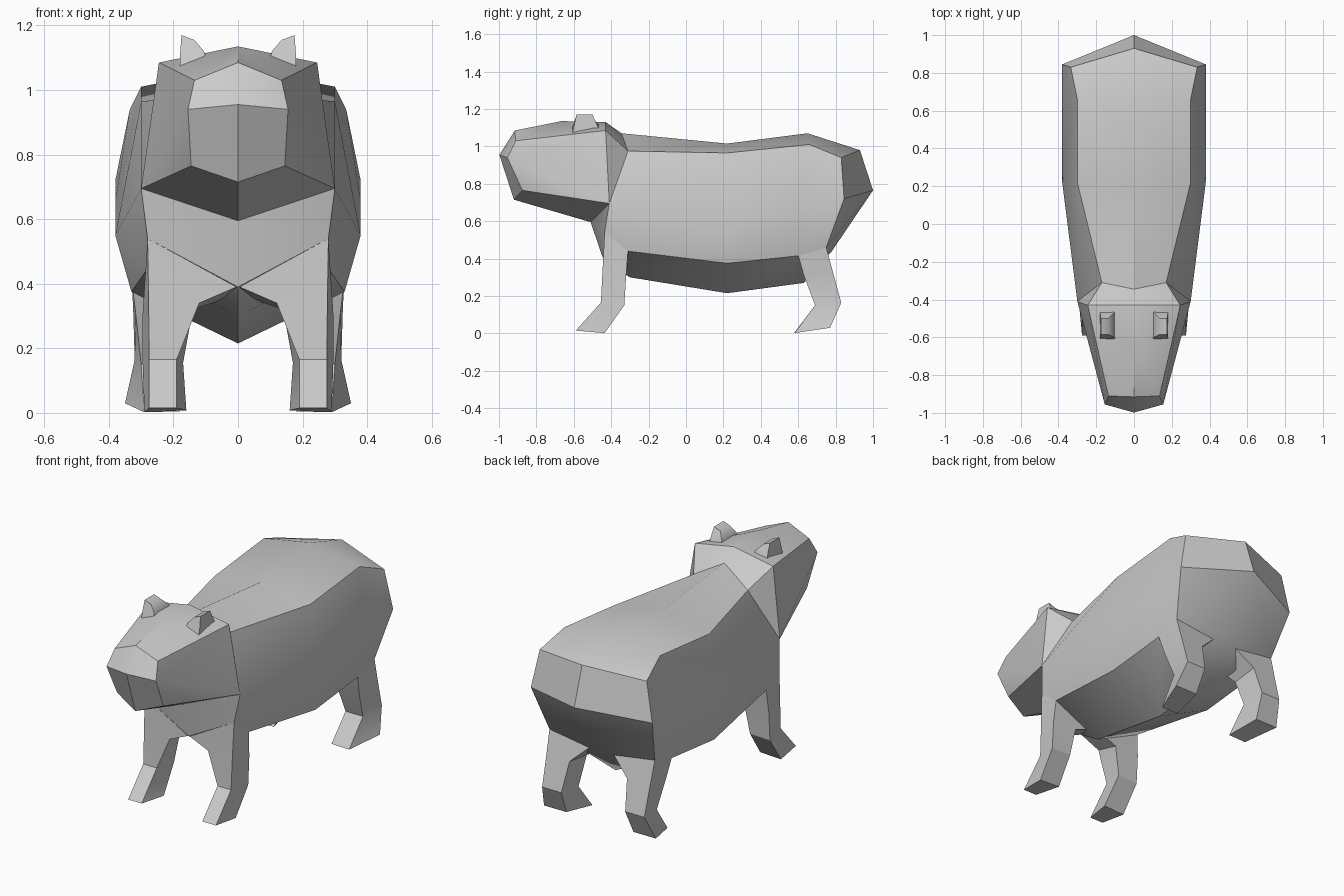
import bpy
import bmesh
from math import radians


def loft(name, rings, closed):
    """Skin right-side rings into a mesh together with their mirror image.
    Repeated points inside or between rings collapse to triangles."""
    bm = bmesh.new()
    cache = {}

    def vert(p, s):
        key = (round(p[0] * s, 4) + 0.0, p[1], p[2])
        if key not in cache:
            cache[key] = bm.verts.new(key)
        return cache[key]

    def face(points, s):
        vs = list(dict.fromkeys(vert(p, s) for p in points))
        if len(vs) > 2 and not bm.faces.get(vs):
            bm.faces.new(vs)

    n = len(rings[0])
    for s in (1, -1):
        for a, b in zip(rings, rings[1:]):
            for i in range(n if closed else n - 1):
                j = (i + 1) % n
                face((a[i], a[j], b[j], b[i]), s)
        if closed:
            face(rings[0], s)
            face(rings[-1], s)
    bmesh.ops.recalc_face_normals(bm, faces=bm.faces)
    mesh = bpy.data.meshes.new(name)
    bm.to_mesh(mesh)
    bm.free()
    obj = bpy.data.objects.new(name, mesh)
    bpy.context.collection.objects.link(obj)
    bpy.ops.object.select_all(action='DESELECT')
    bpy.context.view_layer.objects.active = obj
    obj.select_set(True)
    bpy.ops.object.shade_smooth_by_angle(angle=radians(30))
    return obj


# Body and head: half sections from top centre to bottom centre, rump to nose
jaw = (.30, -.41, .695)
rump_top, rump_low = (0, .93, .98), (0, .78, .44)
nose_top, nose_low = (0, -.915, 1.085), (0, -.92, .715)
cheek = (.245, -.43, 1.085)
loft("body_and_head", [
    [rump_top, rump_top, (0, 1.0, .765), rump_low, rump_low],
    [rump_top, (.335, .83, .94), (.38, .845, .72), (.33, .75, .46), rump_low],
    [(0, .65, 1.07), (.30, .66, 1.01), (.38, .6, .655), (.33, .60, .415), (0, .63, .27)],
    [(0, .22, 1.015), (.30, .22, .965), (.38, .22, .55), (.33, .22, .375), (0, .22, .215)],
    [(0, -.345, 1.07), (.17, -.31, .975), jaw, (.285, -.31, .44), (0, -.30, .30)],
    [(0, -.43, 1.13), cheek, jaw, (.28, -.435, .54), (0, -.44, .39)],
    [(0, -.665, 1.135), cheek, jaw, jaw, (0, -.51, .595)],
    [nose_top, (.135, -.91, 1.03), (.155, -.955, .94), (.145, -.875, .765), nose_low],
    [nose_top, nose_top, (0, -.998, .955), nose_low, nose_low],
], closed=False)

# Legs: rings of outer front, outer back, inner back, inner front
loft("front_legs", [
    [(.28, -.435, .54), (.285, -.31, .44), (.02, -.31, .36), (.005, -.44, .39)],
    [(.277, -.445, .36), (.295, -.32, .31), (.14, -.32, .32), (.12, -.44, .34)],
    [(.275, -.455, .165), (.295, -.33, .15), (.17, -.33, .155), (.19, -.455, .165)],
    [(.275, -.59, .015), (.29, -.435, .002), (.16, -.435, .008), (.19, -.59, .015)],
], closed=True)
loft("hind_legs", [
    [(.33, .60, .415), (.33, .75, .46), (.06, .75, .44), (.10, .62, .34)],
    [(.317, .63, .31), (.325, .785, .33), (.18, .785, .33), (.18, .63, .31)],
    [(.30, .69, .15), (.32, .83, .165), (.20, .83, .165), (.19, .69, .15)],
    [(.29, .58, .002), (.35, .77, .03), (.21, .77, .03), (.18, .58, .005)],
], closed=True)

# Ears: small tapered blocks
loft("ears", [
    [(.18, -.61, 1.06), (.18, -.46, 1.07), (.10, -.46, 1.10), (.10, -.61, 1.10)],
    [(.18, -.60, 1.105), (.18, -.47, 1.105), (.105, -.47, 1.12), (.105, -.60, 1.12)],
    [(.175, -.585, 1.17), (.175, -.50, 1.17), (.135, -.50, 1.155), (.135, -.585, 1.155)],
], closed=True)
